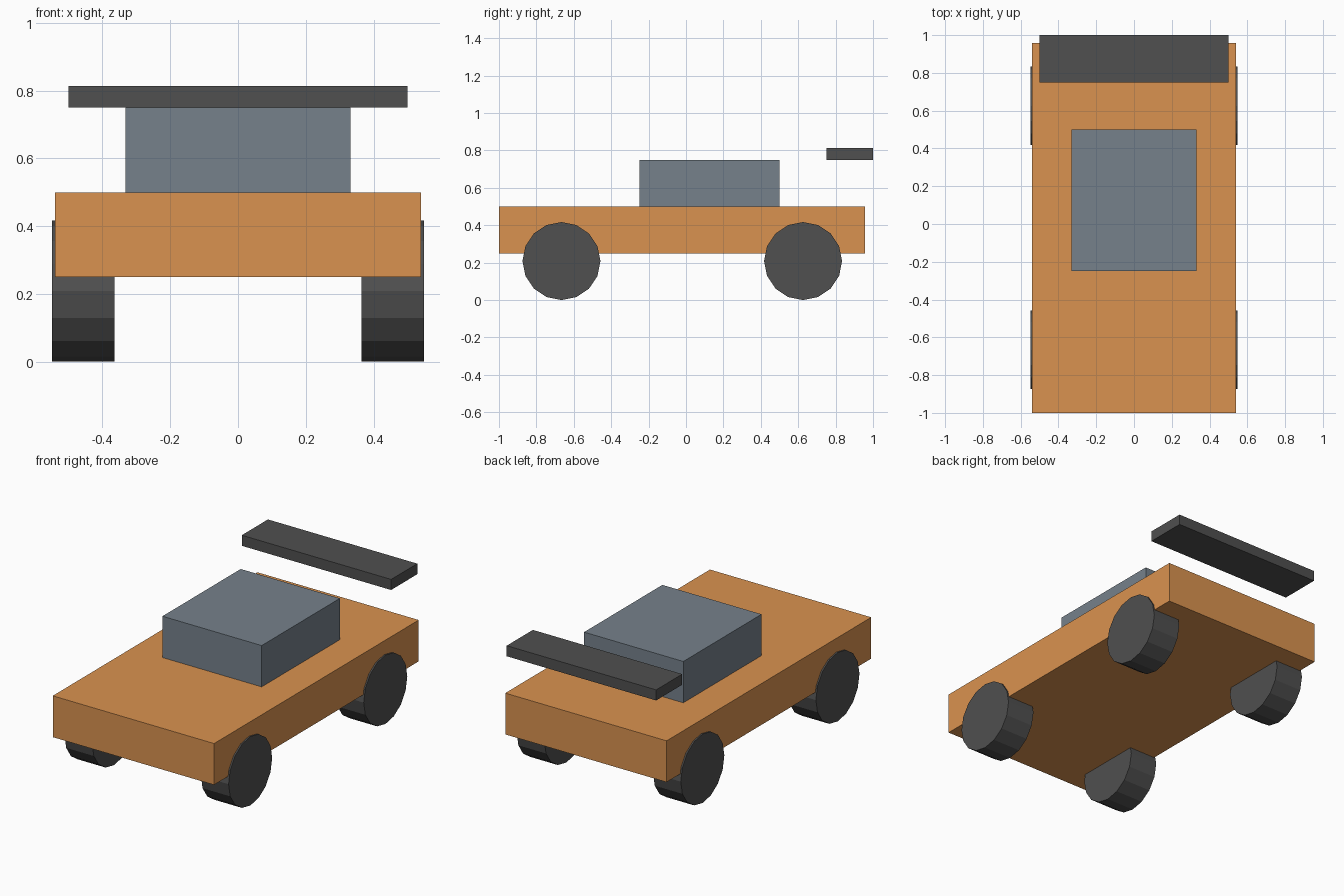
import bpy
import math

if "Cube" in bpy.data.objects:
    bpy.data.objects.remove(bpy.data.objects["Cube"])


def material(name, rgb):
    mat = bpy.data.materials.new(name)
    mat.diffuse_color = (*rgb, 1.0)
    mat.use_nodes = True
    mat.node_tree.nodes["Principled BSDF"].inputs["Base Color"].default_value = mat.diffuse_color
    return mat


orange = material("orange", (0.70, 0.29, 0.08))
slate = material("slate", (0.18, 0.22, 0.26))
dark = material("dark", (0.08, 0.08, 0.08))


def box(name, half_width, y0, y1, z0, z1, mat):
    bpy.ops.mesh.primitive_cube_add(size=1, location=(0, (y0 + y1) / 2, (z0 + z1) / 2))
    obj = bpy.context.object
    obj.name = name
    obj.scale = (2 * half_width, y1 - y0, z1 - z0)
    bpy.ops.object.transform_apply(location=False, rotation=False, scale=True)
    obj.data.materials.append(mat)


# Body, cabin and the floating rear spoiler
box("body", 0.54, -1.0, 0.957, 0.25, 0.50, orange)
box("cabin", 0.332, -0.248, 0.50, 0.50, 0.75, slate)
box("spoiler", 0.50, 0.75, 1.0, 0.75, 0.814, dark)

# Four 16-sided wheels, partly sunk into the body
RADIUS, INNER, OUTER = 0.2085, 0.364, 0.549
for end, y in (("front", -0.666), ("rear", 0.626)):
    for side, sign in (("left", -1), ("right", 1)):
        bpy.ops.mesh.primitive_cylinder_add(
            vertices=16, radius=RADIUS, depth=OUTER - INNER,
            location=(sign * (INNER + OUTER) / 2, y, RADIUS),
            rotation=(0, math.pi / 2, 0))
        wheel = bpy.context.object
        wheel.name = f"{end}_{side}_wheel"
        wheel.data.materials.append(dark)
